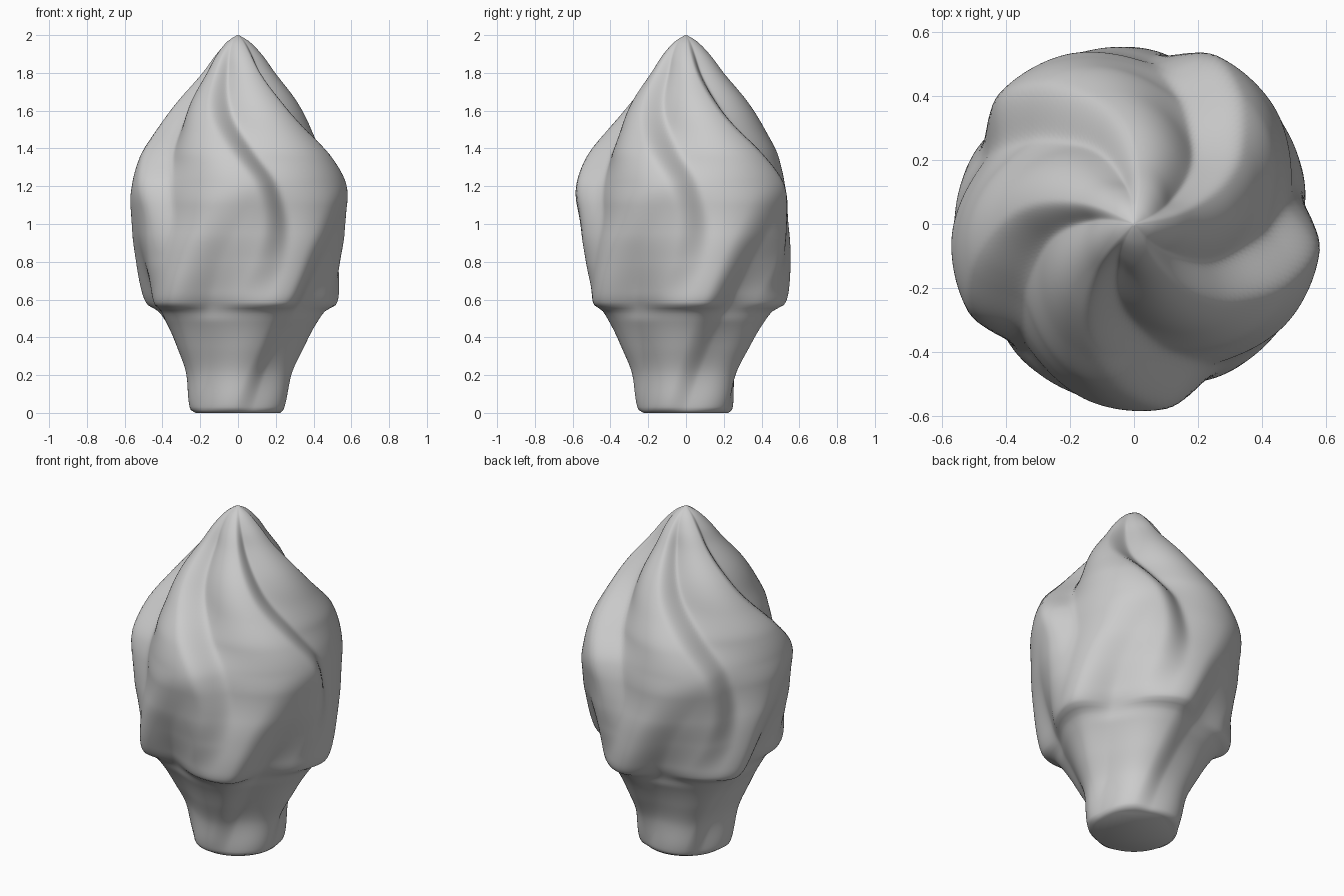
import bpy, bmesh, math

if "Cube" in bpy.data.objects:
    bpy.data.objects.remove(bpy.data.objects["Cube"])

# height, ridge radius, upper ridge depth, lower ridge depth
PROFILE = [
    (0.00, 0.225, 0.00, 0.00), (0.02, 0.255, 0.00, 0.015), (0.20, 0.285, 0.00, 0.03),
    (0.35, 0.35, 0.00, 0.04), (0.48, 0.42, 0.00, 0.045), (0.54, 0.47, 0.005, 0.07),
    (0.575, 0.535, 0.01, 0.115), (0.64, 0.56, 0.02, 0.11), (0.80, 0.585, 0.04, 0.075),
    (0.95, 0.60, 0.065, 0.045), (1.10, 0.60, 0.085, 0.02), (1.22, 0.58, 0.10, 0.00),
    (1.35, 0.53, 0.115, 0.00), (1.50, 0.43, 0.11, 0.00), (1.65, 0.325, 0.09, 0.00),
    (1.80, 0.20, 0.055, 0.00), (1.90, 0.125, 0.025, 0.00), (1.97, 0.055, 0.005, 0.00),
    (2.00, 0.004, 0.00, 0.00),
]
# height, angle of the ridge in degrees
UPPER_TWIST = [(0, -22), (0.6, -18), (0.8, -9), (1.0, -5), (1.2, -10), (1.4, -25), (1.6, -44), (1.8, -57), (2, -67)]
LOWER_TWIST = [(0, -25), (0.3, -3), (0.6, 11), (0.85, 22), (1.1, 36), (2, 60)]


def sample(table, z, col):
    """Smooth (monotone cubic) interpolation down one table column."""
    n = len(table)
    d = [(table[i + 1][col] - table[i][col]) / (table[i + 1][0] - table[i][0]) for i in range(n - 1)]

    def slope(i):
        if i == 0 or i == n - 1:
            return d[min(i, n - 2)]
        a, b = d[i - 1], d[i]
        return 0.0 if a * b <= 0 else 2 * a * b / (a + b)

    i = 0
    while i < n - 2 and z > table[i + 1][0]:
        i += 1
    h = table[i + 1][0] - table[i][0]
    t = (z - table[i][0]) / h
    return (table[i][col] * (2 * t**3 - 3 * t**2 + 1) + slope(i) * h * (t**3 - 2 * t**2 + t)
            + table[i + 1][col] * (3 * t**2 - 2 * t**3) + slope(i + 1) * h * (t**3 - t**2))


def ridge(angle, fall, power):
    """Five lopsided folds: steep drop after each crest, slow rise to the next."""
    u = (angle / math.radians(72)) % 1.0
    if u < fall:
        t = u / fall
        return 1 - t * t * (3 - 2 * t)
    t = (u - fall) / (1 - fall)
    return math.sin(t * math.pi / 2) ** power


# Swirled body, built as rings of a fluted lathe
SEG, RINGS = 180, 130
bm = bmesh.new()
rings = []
for k in range(RINGS + 1):
    z = min(2.0 * k / RINGS, 1.998)
    r0, up, low = (sample(PROFILE, z, c) for c in (1, 2, 3))
    pu = math.radians(sample(UPPER_TWIST, z, 1))
    pl = math.radians(sample(LOWER_TWIST, z, 1))
    ring = []
    for s in range(SEG):
        a = 2 * math.pi * s / SEG
        r = r0 - up * (1 - ridge(a - pu, 0.26, 1.3)) - low * (1 - ridge(a - pl, 0.35, 1.9))
        ring.append(bm.verts.new((r * math.cos(a), r * math.sin(a), z)))
    rings.append(ring)
for lo, hi in zip(rings, rings[1:]):
    for s in range(SEG):
        t = (s + 1) % SEG
        bm.faces.new((lo[s], lo[t], hi[t], hi[s]))

# Flat base and pointed tip
bm.faces.new(list(reversed(rings[0])))
tip = bm.verts.new((0, 0, 2.0))
for s in range(SEG):
    bm.faces.new((rings[-1][s], rings[-1][(s + 1) % SEG], tip))

mesh = bpy.data.meshes.new("swirled_bud")
bm.to_mesh(mesh)
bm.free()
bud = bpy.data.objects.new("swirled_bud", mesh)
bpy.context.collection.objects.link(bud)
bpy.context.view_layer.objects.active = bud
bud.select_set(True)
bpy.ops.object.shade_smooth_by_angle(angle=math.radians(50))
